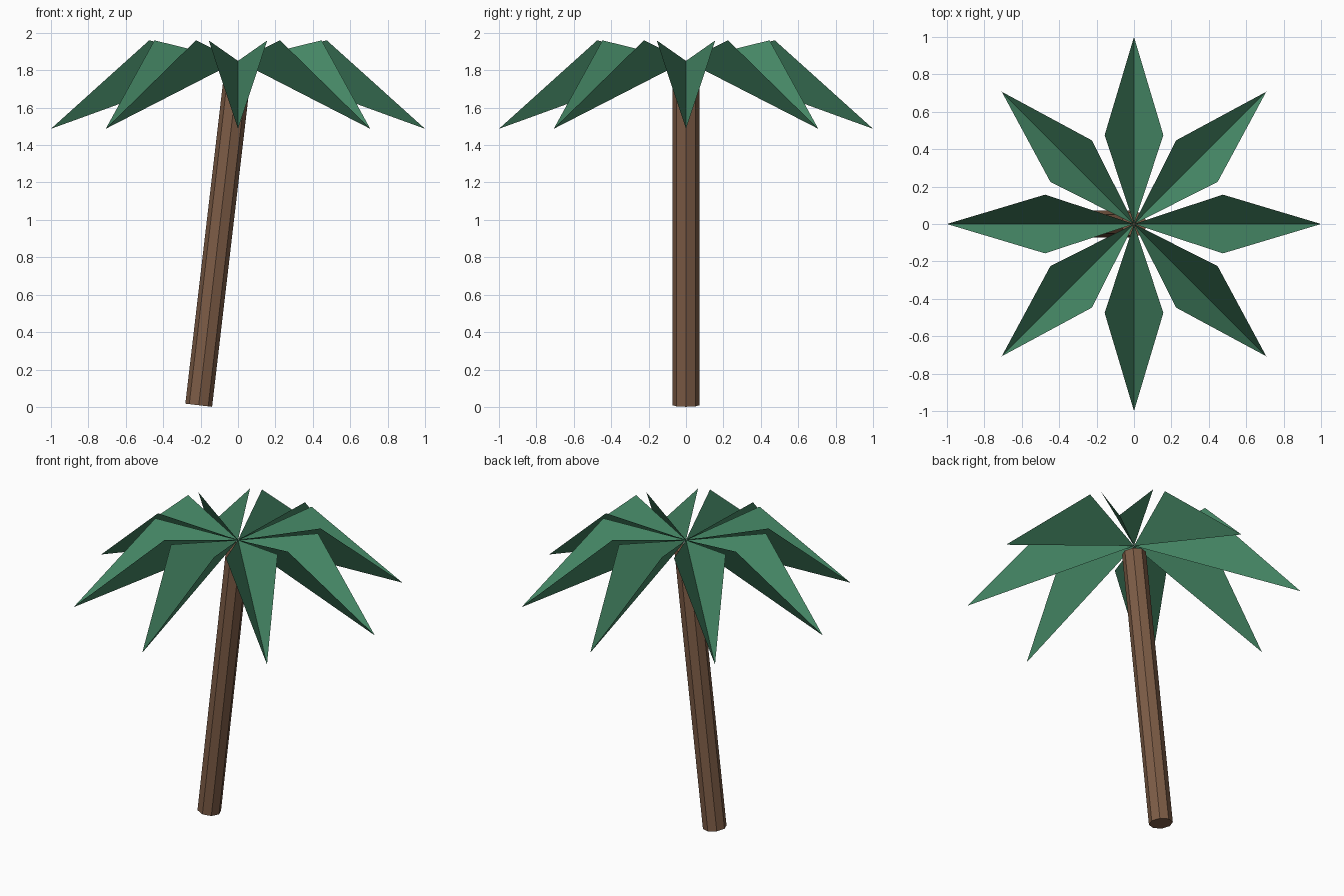
import bpy, bmesh
from math import pi
from mathutils import Vector, Matrix

if "Cube" in bpy.data.objects:
    bpy.data.objects.remove(bpy.data.objects["Cube"])


def material(name, rgb):
    m = bpy.data.materials.new(name)
    m.diffuse_color = (*rgb, 1)
    m.use_nodes = True
    m.node_tree.nodes["Principled BSDF"].inputs["Base Color"].default_value = m.diffuse_color
    return m


def add_object(name, bm, mat):
    mesh = bpy.data.meshes.new(name)
    bm.to_mesh(mesh)
    bm.free()
    mesh.materials.append(mat)
    obj = bpy.data.objects.new(name, mesh)
    bpy.context.collection.objects.link(obj)
    return obj


bark = material("bark", (0.205, 0.107, 0.061))
leaf = material("leaf", (0.065, 0.262, 0.141))

# Leaning eight-sided trunk
base, top = Vector((-0.21, 0, 0.009)), Vector((0, 0, 1.80))
axis = top - base
bm = bmesh.new()
bmesh.ops.create_cone(bm, cap_ends=True, segments=8, radius1=0.072,
                      radius2=0.072, depth=axis.length)
tilt = Vector((0, 0, 1)).rotation_difference(axis).to_matrix().to_4x4()
bm.transform(Matrix.Translation((base + top) / 2) @ tilt)
add_object("trunk", bm, bark)

# Ring of eight V-folded fronds, each two triangles sharing a midrib
for i in range(8):
    bm = bmesh.new()
    root = bm.verts.new((0, 0, 1.85))
    tip = bm.verts.new((1.0, 0, 1.487))
    left = bm.verts.new((0.475, 0.157, 1.96))
    right = bm.verts.new((0.475, -0.157, 1.96))
    bm.faces.new((root, tip, left))
    bm.faces.new((root, right, tip))
    bm.transform(Matrix.Rotation(i * pi / 4, 4, 'Z'))
    add_object(f"frond_{i + 1}", bm, leaf)
